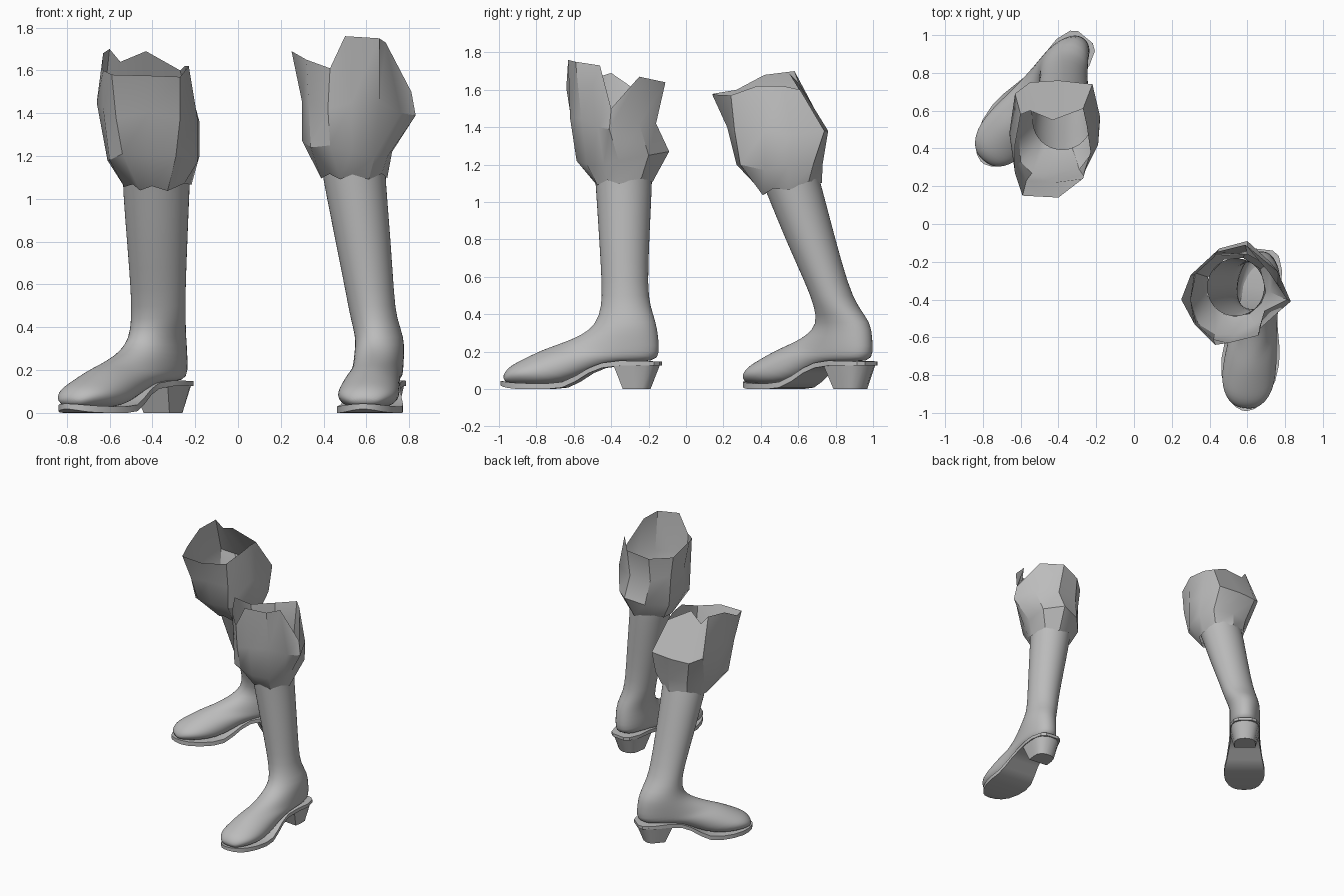
import bpy, bmesh, math
from mathutils import Vector

grey = bpy.data.materials.new("grey_leather")
grey.diffuse_color = (0.5, 0.5, 0.5, 1)


def loft(name, rings, cap_start=False, cap_end=False, angle=35, subdiv=0):
    """Skin a list of equal-length closed rings."""
    bm = bmesh.new()
    rows = [[bm.verts.new(p) for p in ring] for ring in rings]
    n = len(rows[0])
    for a, b in zip(rows, rows[1:]):
        for i in range(n):
            bm.faces.new((a[i], a[(i + 1) % n], b[(i + 1) % n], b[i]))
    if cap_start:
        bm.faces.new(rows[0])
    if cap_end:
        bm.faces.new(rows[-1])
    bmesh.ops.recalc_face_normals(bm, faces=bm.faces)
    mesh = bpy.data.meshes.new(name)
    bm.to_mesh(mesh)
    bm.free()
    mesh.materials.append(grey)
    obj = bpy.data.objects.new(name, mesh)
    bpy.context.collection.objects.link(obj)
    if subdiv:
        mod = obj.modifiers.new("smooth", 'SUBSURF')
        mod.levels = mod.render_levels = subdiv
        for p in mesh.polygons:
            p.use_smooth = True
    else:
        bpy.ops.object.select_all(action='DESELECT')
        obj.select_set(True)
        bpy.context.view_layer.objects.active = obj
        bpy.ops.object.shade_smooth_by_angle(angle=math.radians(angle))
    return obj


# foot sections: sole point (s, z), instep point (s, z), half width
FOOT = [((.02, .36), (.345, .345), .113), ((.005, .27), (.42, .29), .115),
        ((.0, .19), (.50, .257), .115), ((.02, .145), (.57, .232), .115),
        ((.2, .145), (.63, .21), .118), ((.36, .10), (.68, .187), .13),
        ((.48, .04), (.73, .163), .142), ((.60, .022), (.775, .14), .142),
        ((.70, .022), (.81, .118), .125), ((.78, .026), (.835, .09), .09),
        ((.825, .03), (.845, .06), .05)]
# sole strips: s, half width, bottom z, top z
SOLE = [(-.005, .05, .125, .148), (.02, .085, .125, .148), (.1, .112, .125, .15),
        (.2, .112, .125, .152), (.3, .108, .113, .14), (.37, .118, .085, .112),
        (.44, .132, .04, .07), (.51, .147, .008, .038), (.59, .153, 0, .03),
        (.68, .143, 0, .03), (.76, .115, .001, .033), (.81, .083, .006, .037),
        (.84, .05, .013, .041), (.855, .012, .018, .043)]


def boot(side, heel_at, heading, shaft, hem, columns):
    d = Vector((*heading, 0)).normalized()
    n = Vector((-d.y, d.x, 0))
    base = Vector((*heel_at, 0))

    def place(s, t, z):
        return base + d * s + n * t + Vector((0, 0, z))

    # boot upper: shaft ellipses, then sections turning into the foot
    seg = 24
    ring_angles = [2 * math.pi * i / seg for i in range(seg)]
    rings = []
    for z, x0, x1, y0, y1 in shaft:
        ring = []
        for a in ring_angles:
            v = -d * math.cos(a) + n * math.sin(a)
            ring.append(Vector(((x0 + x1) / 2 + v.x * (x1 - x0) / 2,
                                (y0 + y1) / 2 + v.y * (y1 - y0) / 2, z)))
        rings.append(ring)
    for i, (lo, hi, hw) in enumerate(FOOT):
        square = 1 - min(i / 6, 1) * .4
        ring = []
        for a in ring_angles:
            c, sn = math.cos(a), math.sin(a)
            p = square if c > 0 else 1
            w = math.copysign(abs(sn) ** p, sn) * hw
            k = (1 + c) / 2
            ring.append(place(hi[0] + (lo[0] - hi[0]) * k, w,
                              hi[1] + (lo[1] - hi[1]) * k))
        rings.append(ring)
    loft(side + "_boot_upper", rings, cap_end=True, subdiv=1)

    # sole with a narrow welt
    loft(side + "_sole", [[place(s, -w, z0), place(s, w, z0), place(s, w, z1),
                           place(s, -w, z1)] for s, w, z0, z1 in SOLE], True, True)

    # tapered heel block, rounded at the back
    def heel_ring(s0, s1, w, z):
        r = (s1 - s0) * .55
        pts = [(s1, -w), (s1, w)]
        for i in range(9):
            a = math.pi * i / 8
            pts.append((s0 + r * (1 - math.sin(a) ** .7), w * math.cos(a)))
        return [place(s, t, z) for s, t in pts]
    loft(side + "_heel", [heel_ring(.05, .19, .078, 0), heel_ring(-.003, .24, .108, .135)],
         True, True)

    # slouched trouser cuff: hem hugging the shaft, then bulge, fold and rim
    cx, cy, rad, z0, tilt = hem
    hem_ring = []
    for i, col in enumerate(columns):
        v = Vector((col[0][0] - cx, col[0][1] - cy, 0)).normalized() * rad
        hem_ring.append((cx + v.x, cy + v.y, z0 + v.y * tilt + (.012 if i % 2 else -.012)))
    loft(side + "_cuff", [hem_ring] + [[c[k] for c in columns] for k in range(3)], angle=32)


# shaft rows: z, x min, x max, y min, y max.  cuff columns: bulge, fold, rim
boot("left", (.685, -.14), (-.117, -.993),
     [(1.17, .385, .69, -.49, -.18), (1.1, .395, .69, -.485, -.18),
      (.8, .455, .715, -.465, -.195), (.55, .505, .73, -.45, -.205),
      (.44, .525, .742, -.452, -.19)],
     (.541, -.333, .158, 1.11, .05),
     [((.30, -.40, 1.27), (.30, -.40, 1.45), (.25, -.40, 1.69)),
      ((.34, -.53, 1.24), (.33, -.53, 1.45), (.32, -.53, 1.65)),
      ((.43, -.585, 1.25), (.42, -.61, 1.42), (.43, -.64, 1.61)),
      ((.53, -.585, 1.22), (.53, -.62, 1.45), (.50, -.63, 1.76)),
      ((.64, -.53, 1.20), (.66, -.56, 1.45), (.66, -.59, 1.75)),
      ((.70, -.44, 1.20), (.76, -.47, 1.40), (.69, -.46, 1.73)),
      ((.72, -.36, 1.22), (.83, -.41, 1.39), (.81, -.40, 1.50)),
      ((.72, -.20, 1.25), (.76, -.25, 1.42), (.71, -.25, 1.67)),
      ((.60, -.09, 1.27), (.60, -.16, 1.42), (.59, -.11, 1.64)),
      ((.45, -.13, 1.24), (.43, -.17, 1.42), (.43, -.15, 1.60)),
      ((.33, -.26, 1.22), (.32, -.27, 1.45), (.30, -.27, 1.60))])

boot("right", (-.26, .985), (-.635, -.773),
     [(1.14, -.54, -.22, .39, .71), (1.05, -.54, -.225, .43, .735),
      (.8, -.52, -.235, .53, .80), (.55, -.50, -.245, .645, .87),
      (.44, -.50, -.243, .685, .92)],
     (-.38, .565, .163, 1.08, .2),
     [((-.61, .47, 1.18), (-.66, .48, 1.45), (-.63, .42, 1.68)),
      ((-.60, .33, 1.18), (-.63, .30, 1.42), (-.63, .27, 1.60)),
      ((-.54, .27, 1.21), (-.57, .23, 1.38), (-.59, .15, 1.58)),
      ((-.42, .27, 1.20), (-.42, .22, 1.40), (-.40, .14, 1.575)),
      ((-.29, .29, 1.20), (-.27, .26, 1.38), (-.27, .24, 1.57)),
      ((-.19, .42, 1.17), (-.19, .42, 1.38), (-.23, .38, 1.62)),
      ((-.18, .55, 1.20), (-.18, .57, 1.36), (-.25, .52, 1.62)),
      ((-.21, .68, 1.20), (-.22, .74, 1.38), (-.27, .61, 1.60)),
      ((-.36, .73, 1.20), (-.40, .76, 1.38), (-.43, .55, 1.69)),
      ((-.50, .70, 1.20), (-.55, .75, 1.38), (-.55, .60, 1.64)),
      ((-.58, .60, 1.18), (-.63, .69, 1.42), (-.60, .58, 1.70))])
